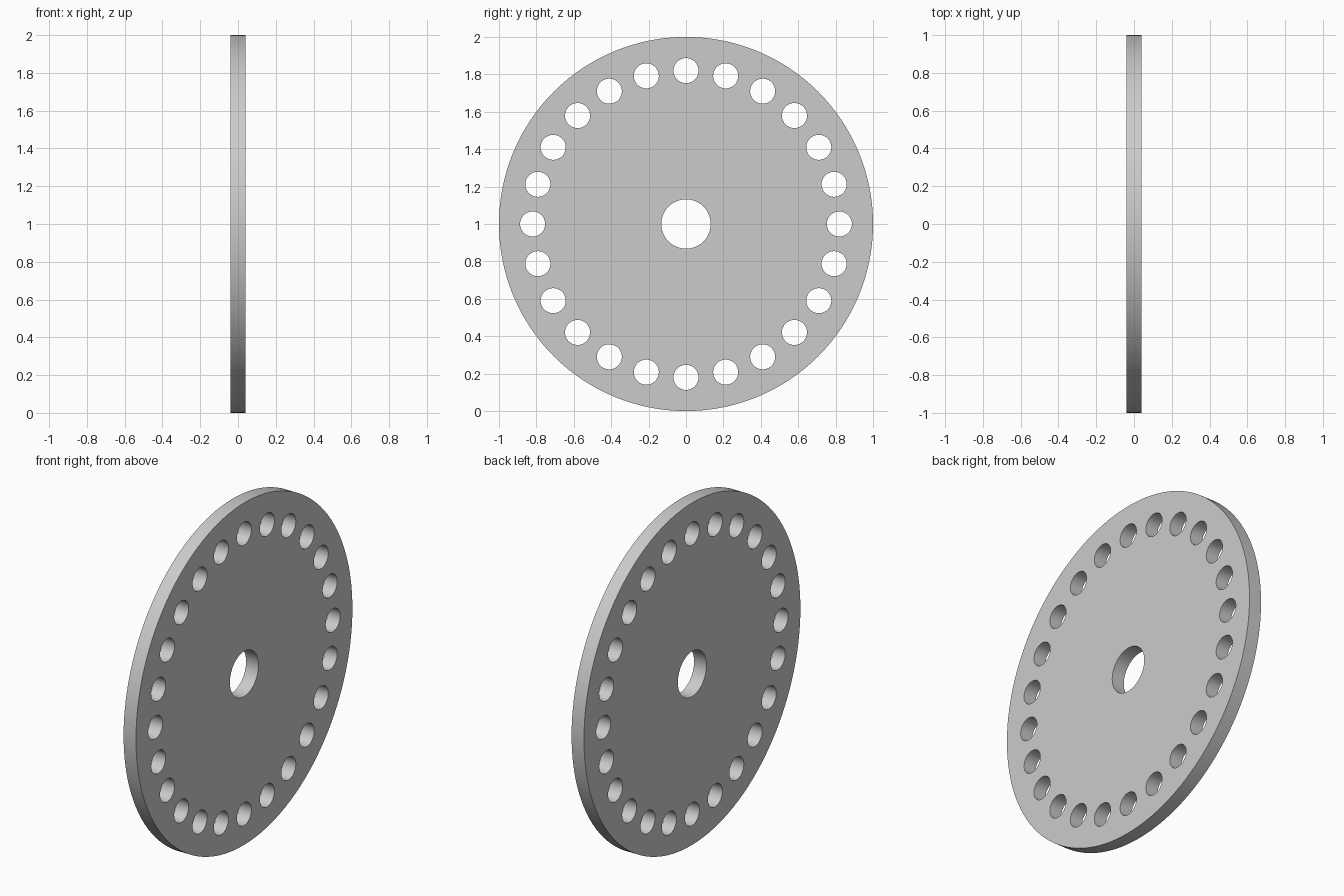
import bpy, bmesh
from math import sin, cos, pi, radians

if "Cube" in bpy.data.objects:
    bpy.data.objects.remove(bpy.data.objects["Cube"])

RADIUS, HALF_THICK = 1.0, 0.04
HOLES, RING_R, HOLE_R, BORE_R = 24, 0.82, 0.067, 0.132

curve = bpy.data.curves.new("disc_profile", 'CURVE')
curve.dimensions = '2D'
curve.fill_mode = 'BOTH'
curve.extrude = HALF_THICK


def add_circle(cx, cy, r, n):
    s = curve.splines.new('POLY')
    s.points.add(n - 1)
    for i, p in enumerate(s.points):
        a = 2 * pi * i / n
        p.co = (cx + r * cos(a), cy + r * sin(a), 0, 1)
    s.use_cyclic_u = True


# Rim, central bore and ring of holes
add_circle(0, 0, RADIUS, 128)
add_circle(0, 0, BORE_R, 64)
for k in range(HOLES):
    a = 2 * pi * k / HOLES
    add_circle(RING_R * cos(a), RING_R * sin(a), HOLE_R, 40)

# Stand the extruded disc upright, facing along x
disc = bpy.data.objects.new("perforated_disc", curve)
bpy.context.collection.objects.link(disc)
disc.rotation_euler = (radians(90), 0, radians(90))
disc.location = (0, 0, 1)
bpy.context.view_layer.objects.active = disc
disc.select_set(True)
bpy.ops.object.convert(target='MESH')
disc = bpy.context.object

# Weld the caps to the walls and fix the normals
bm = bmesh.new()
bm.from_mesh(disc.data)
bmesh.ops.remove_doubles(bm, verts=bm.verts, dist=0.0001)
bmesh.ops.recalc_face_normals(bm, faces=bm.faces)
bm.to_mesh(disc.data)
bm.free()
bpy.ops.object.shade_smooth_by_angle(angle=radians(30))
